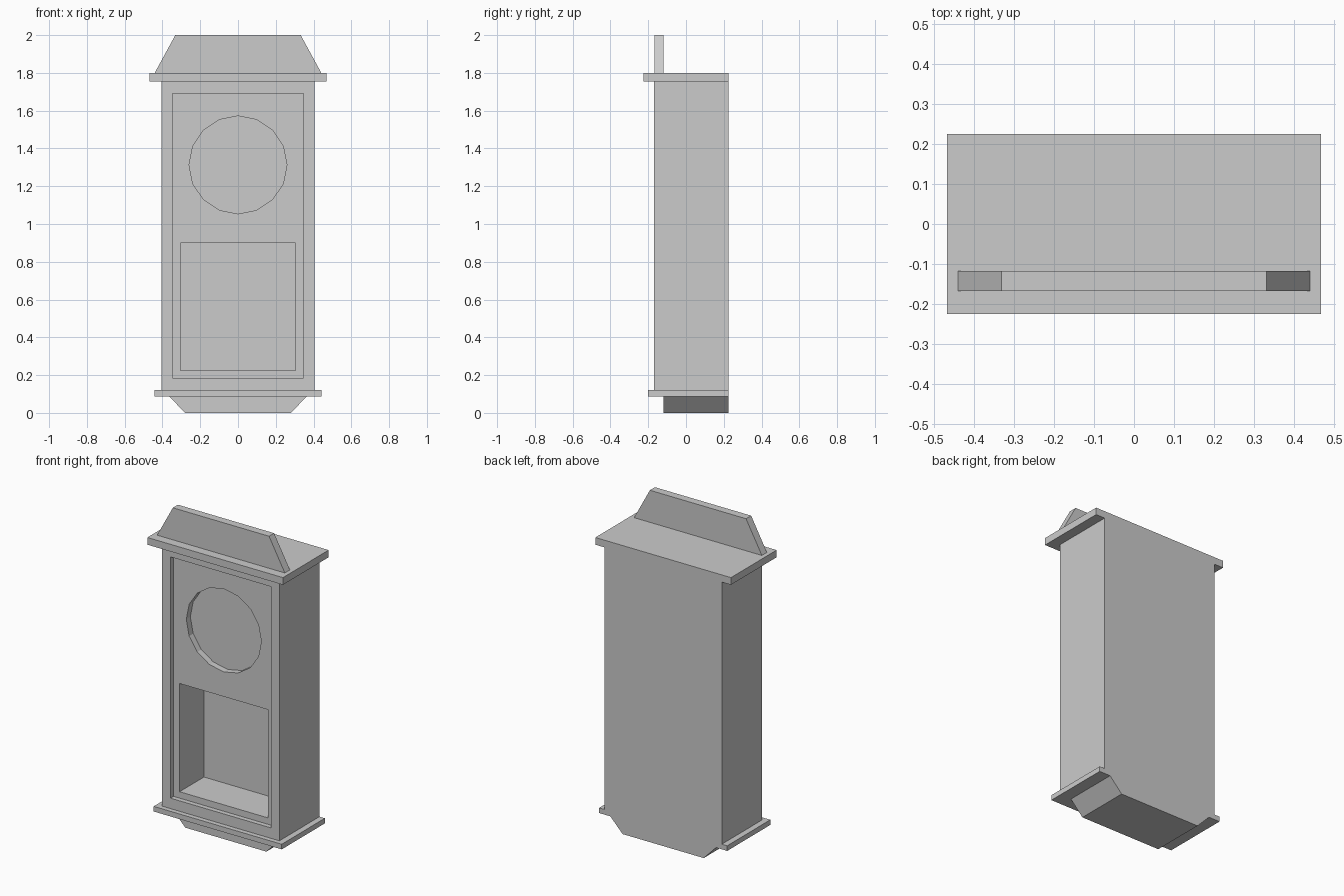
import bpy
import math

if "Cube" in bpy.data.objects:
    bpy.data.objects.remove(bpy.data.objects["Cube"])

FRONT, BACK = -0.17, 0.225


def prism(name, profile, y0, y1):
    """Extrude an (x, z) outline, listed anticlockwise seen from the front."""
    n = len(profile)
    verts = [(x, y, z) for y in (y0, y1) for x, z in profile]
    faces = [tuple(range(n)), tuple(range(2 * n - 1, n - 1, -1))]
    faces += [(i, i + n, (i + 1) % n + n, (i + 1) % n) for i in range(n)]
    mesh = bpy.data.meshes.new(name)
    mesh.from_pydata(verts, [], faces)
    obj = bpy.data.objects.new(name, mesh)
    bpy.context.collection.objects.link(obj)
    return obj


def trapezoid(low, high, z0, z1):
    return [(-low, z0), (low, z0), (high, z1), (-high, z1)]


def slab(name, half, y0, y1, z0, z1):
    return prism(name, trapezoid(half, half, z0, z1), y0, y1)


def cut(target, cutter):
    mod = target.modifiers.new("cut", 'BOOLEAN')
    mod.operation = 'DIFFERENCE'
    mod.solver = 'EXACT'
    mod.object = cutter
    bpy.context.view_layer.objects.active = target
    bpy.ops.object.modifier_apply(modifier=mod.name)
    bpy.data.objects.remove(cutter)


# Case with door recess, 16-sided dial well and pendulum window
case = slab("clock_case", 0.405, FRONT, BACK, 0.12, 1.755)
cut(case, slab("door_cutter", 0.347, FRONT - 0.1, FRONT + 0.03, 0.185, 1.69))
circle = [(0.259 * math.sin(-math.tau * i / 16), 1.313 + 0.259 * math.cos(math.tau * i / 16))
          for i in range(16)][::1]
circle.reverse()
circle.reverse()
dial = prism("dial_cutter", circle, FRONT - 0.1, FRONT + 0.07)
cut(case, dial)
cut(case, slab("window_cutter", 0.305, FRONT - 0.1, 0.10, 0.225, 0.90))

# Cornice, lower moulding, tapered foot and pediment
slab("cornice", 0.468, -0.225, BACK, 1.755, 1.80)
slab("lower_moulding", 0.442, -0.20, BACK, 0.088, 0.12)
prism("foot", trapezoid(0.28, 0.365, 0.0, 0.088), -0.12, BACK)
prism("pediment", trapezoid(0.441, 0.332, 1.80, 2.0), -0.168, -0.118)
